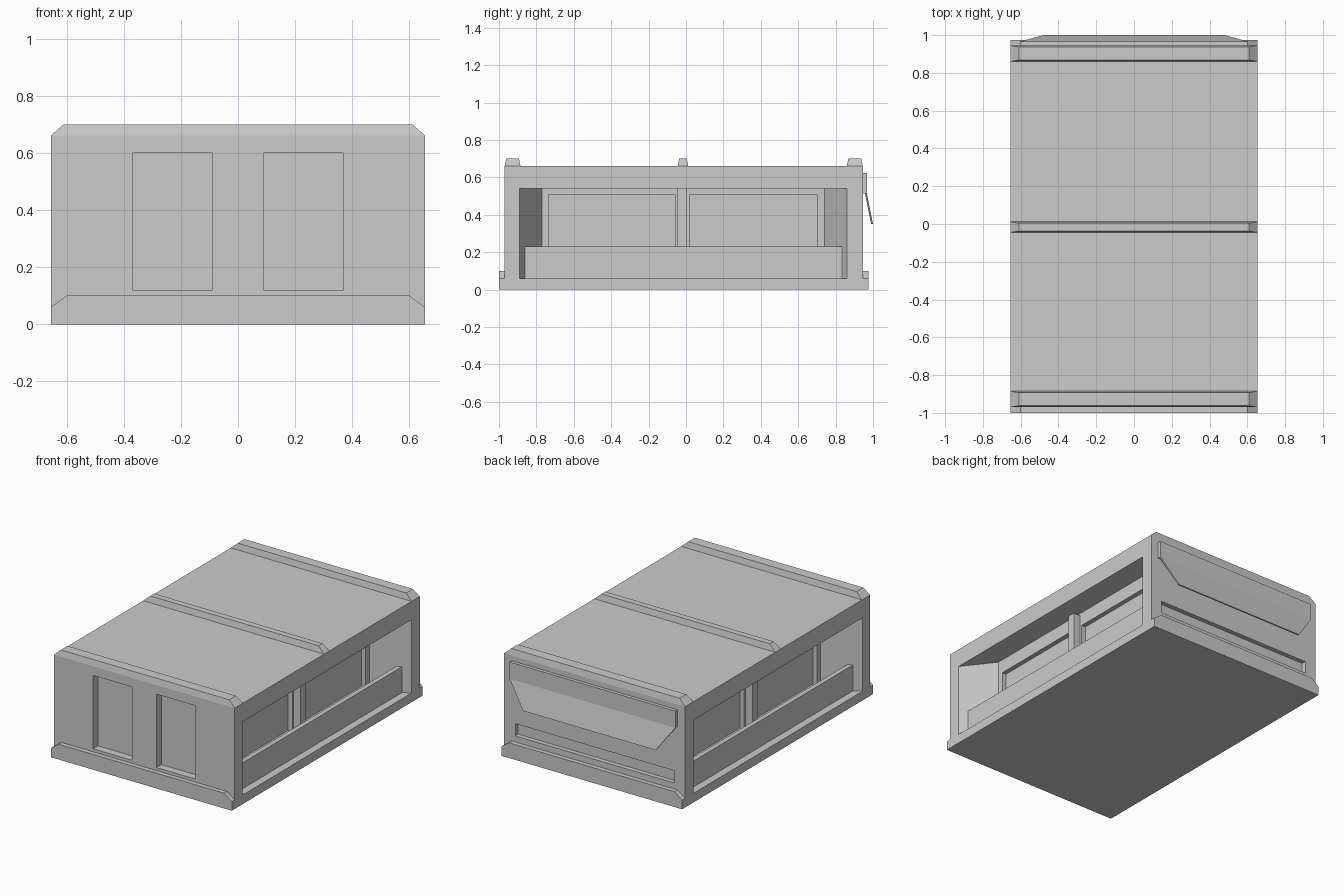
import bpy, bmesh

if "Cube" in bpy.data.objects:
    bpy.data.objects.remove(bpy.data.objects["Cube"])

W = 0.655  # half width of the body


def mesh_object(name, verts, faces):
    me = bpy.data.meshes.new(name)
    bm = bmesh.new()
    vs = [bm.verts.new(v) for v in verts]
    for f in faces:
        bm.faces.new([vs[i] for i in f])
    bmesh.ops.recalc_face_normals(bm, faces=bm.faces)
    bm.to_mesh(me)
    bm.free()
    ob = bpy.data.objects.new(name, me)
    bpy.context.collection.objects.link(ob)
    return ob


def loft(name, a, b):
    """Solid between two matching outlines."""
    n = len(a)
    faces = [tuple(range(n)), tuple(range(n, 2 * n))]
    faces += [(i, (i + 1) % n, n + (i + 1) % n, n + i) for i in range(n)]
    return mesh_object(name, a + b, faces)


def box(name, x0, x1, y0, y1, z0, z1):
    rect = lambda z: [(x0, y0, z), (x1, y0, z), (x1, y1, z), (x0, y1, z)]
    return loft(name, rect(z0), rect(z1))


def carve(target, cutter):
    mod = target.modifiers.new("cut", 'BOOLEAN')
    mod.operation = 'DIFFERENCE'
    mod.solver = 'EXACT'
    mod.object = cutter
    bpy.context.view_layer.objects.active = target
    bpy.ops.object.modifier_apply(modifier=mod.name)
    bpy.data.objects.remove(cutter)


# Main body
body = box("body", -W, W, -0.97, 0.945, 0, 0.66)


# Tapered bay outline at a fraction t of its depth
def bay_outline(s, t):
    x, half, top = s * (W - 0.22 * t), 0.875 - 0.12 * t, 0.54 + 0.06 * t
    c = -0.015
    return [(x, c - half, 0.06), (x, c + half, 0.06),
            (x, c + half, top), (x, c - half, top)]


for s in (-1, 1):
    # Side bay with two inset panels
    carve(body, loft("bay_cutter", bay_outline(s, -0.1), bay_outline(s, 1)))
    for y0, y1 in ((-0.735, -0.06), (0.02, 0.70)):
        xs = sorted((s * 0.405, s * 0.46))
        carve(body, box("panel_cutter", *xs, y0, y1, 0.10, 0.51))
    # Front recess
    xs = sorted((s * 0.09, s * 0.37))
    carve(body, box("front_cutter", *xs, -1.0, -0.92, 0.12, 0.60))
# Slot in the back
carve(body, box("back_cutter", -0.575, 0.575, 0.915, 1.0, 0.14, 0.22))

for s, side in ((-1, "left"), (1, "right")):
    # Side lip and centre post
    box(side + "_lip", *sorted((s * 0.575, s * 0.605)), -0.861, 0.834, 0.05, 0.23)
    box(side + "_post", *sorted((s * 0.42, s * 0.485)), -0.045, 0.005, 0.05, 0.585)

# Roof ribs with sloped ends
for name, y0, y1 in (("front_rib", -0.97, -0.885), ("middle_rib", -0.045, 0.012),
                     ("back_rib", 0.86, 0.945)):
    def rect(w, d, z):
        return [(-w, y0 + d, z), (w, y0 + d, z), (w, y1 - d, z), (-w, y1 - d, z)]
    loft(name, rect(W, 0, 0.66), rect(0.61, 0.008, 0.70))

# Bumpers with clipped upper corners
profile = [(-W, 0), (W, 0), (W, 0.06), (0.6, 0.10), (-0.6, 0.10), (-W, 0.06)]
for name, y0, y1 in (("front_bumper", -1.0, -0.97), ("back_bumper", 0.945, 0.975)):
    loft(name, [(x, y0, z) for x, z in profile], [(x, y1, z) for x, z in profile])

# Back flap: upright mount, then a thin plate leaning outwards
box("flap_mount", -0.6, 0.6, 0.945, 0.967, 0.515, 0.625)
edge = [(-0.6, 0.957, 0.515), (0.6, 0.957, 0.515), (0.48, 0.99, 0.35), (-0.48, 0.99, 0.35)]
loft("back_flap", edge, [(x, y + 0.01, z) for x, y, z in edge])
